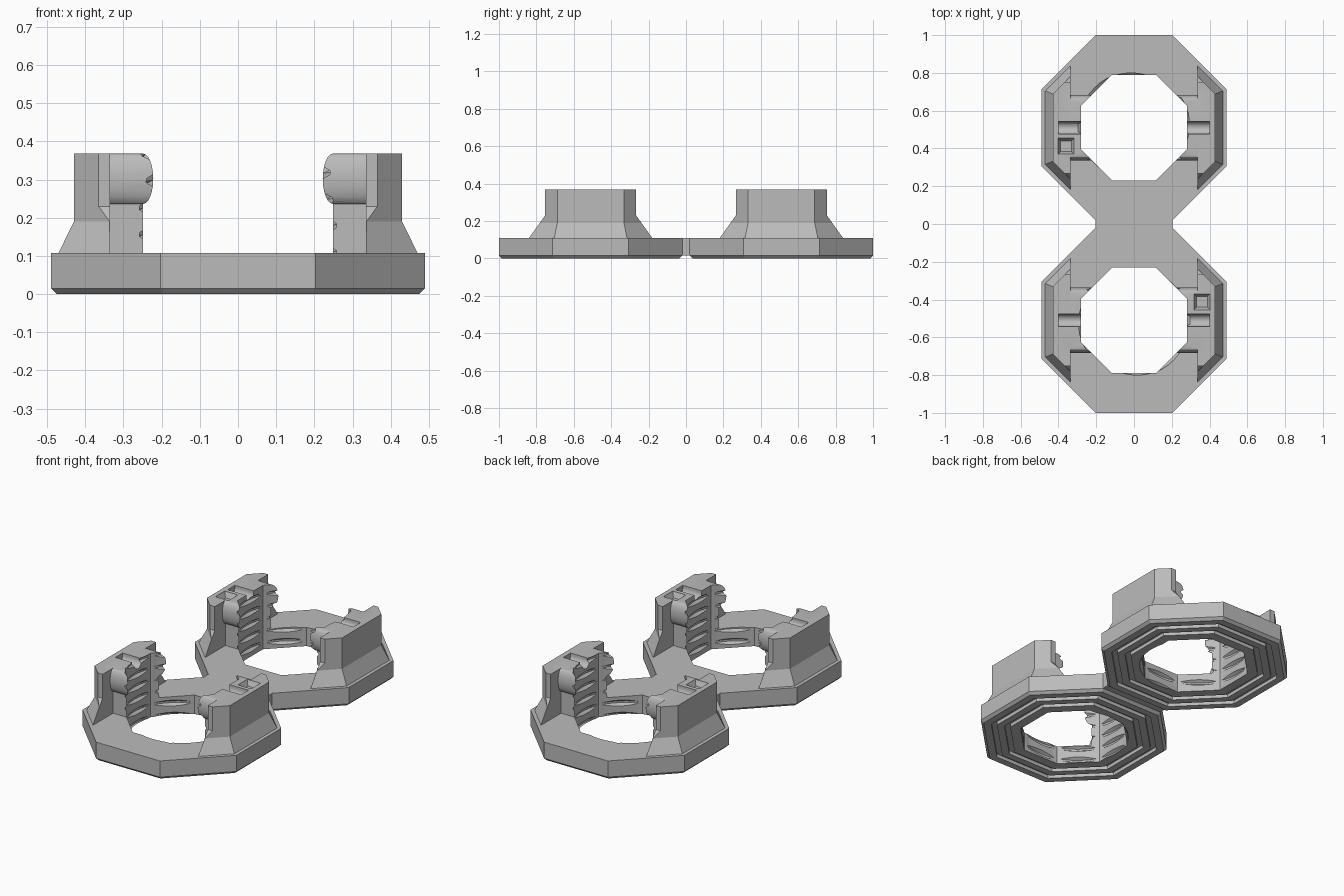
import bpy, bmesh, math
from mathutils import Vector

if "Cube" in bpy.data.objects:
    bpy.data.objects.remove(bpy.data.objects["Cube"])

BASE, TOP, HOLE, CENTRE = 0.108, 0.368, 0.28, 0.51

grey = bpy.data.materials.new("plain grey")
grey.use_nodes = True
grey.diffuse_color = (0.5, 0.5, 0.5, 1)
grey.node_tree.nodes["Principled BSDF"].inputs["Base Color"].default_value = (0.5, 0.5, 0.5, 1)


def loft(name, sections, closed=False):
    """Skin a list of equal-length point loops; cap the ends unless closed."""
    bm = bmesh.new()
    loops = [[bm.verts.new(p) for p in s] for s in sections]
    pairs = list(zip(loops, loops[1:] + loops[:1])) if closed else list(zip(loops, loops[1:]))
    for a, b in pairs:
        for i in range(len(a)):
            j = (i + 1) % len(a)
            bm.faces.new((a[i], a[j], b[j], b[i]))
    if not closed:
        bm.faces.new(loops[0])
        bm.faces.new(loops[-1])
    bmesh.ops.recalc_face_normals(bm, faces=bm.faces)
    mesh = bpy.data.meshes.new(name)
    bm.to_mesh(mesh)
    bm.free()
    mesh.materials.append(grey)
    obj = bpy.data.objects.new(name, mesh)
    bpy.context.collection.objects.link(obj)
    return obj


def octagon(apothem, z):
    r = apothem / math.cos(math.pi / 8)
    return [(r * math.cos((k + 0.5) * math.pi / 4), r * math.sin((k + 0.5) * math.pi / 4), z)
            for k in range(8)]


def octagons(name, *levels):
    return loft(name, [octagon(a, z) for a, z in levels])


def along_x(name, profile, x0, x1):
    return loft(name, [[(x, y, z) for y, z in profile] for x in (x0, x1)])


def symmetric(half):
    return half + [(-y, z) for y, z in reversed(half)]


def combine(target, tool, operation):
    mod = target.modifiers.new("combine", "BOOLEAN")
    mod.operation, mod.object, mod.solver = operation, tool, "EXACT"
    bpy.context.view_layer.update()
    result = bpy.data.meshes.new_from_object(
        target.evaluated_get(bpy.context.evaluated_depsgraph_get()))
    target.modifiers.clear()
    target.data = result
    bpy.data.objects.remove(tool)


# Octagonal base ring with a chamfered underside
ring = octagons("back_holder", (0.475, 0), (0.49, 0.015), (0.49, BASE))

# Two facing towers: flared outer shell plus a core with a rounded clip rib
flank = symmetric([(0.33, 0.05), (0.33, BASE), (0.243, 0.23), (0.243, 0.5)])
rib = [(0.147 + 0.027 * math.sin(t * math.pi / 12), 0.302 - 0.066 * math.cos(t * math.pi / 12))
       for t in range(13)]
core_profile = symmetric([(0.147, 0.05)] + rib)
for side in (-1, 1):
    tower = octagons("tower", (0.47, 0.05), (0.47, BASE), (0.43, 0.19), (0.43, TOP))
    combine(tower, along_x("flank", flank, side * 0.335, side * 0.6), "INTERSECT")
    combine(tower, along_x("core", core_profile, side * 0.2, side * 0.4), "UNION")
    combine(ring, tower, "UNION")

# Through hole
combine(ring, octagons("hole", (HOLE, -0.1), (HOLE, 0.5)), "DIFFERENCE")

# Screw thread cut into the flat inner faces
PITCH, STEPS = 0.07, 48
thread = []
for i in range(STEPS * 8):
    a = i / STEPS * math.tau
    z = -0.06 + PITCH * i / STEPS
    thread.append([(r * math.cos(a), r * math.sin(a), z + h) for r, h in
                   ((0.262, -0.03), (0.297, -0.005), (0.297, 0.005), (0.262, 0.03))])
combine(ring, loft("thread", thread), "DIFFERENCE")

# Two octagonal channels in the underside
for outer, inner in ((0.435, 0.405), (0.365, 0.335)):
    channel = loft("channel", [octagon(outer, -0.05), octagon(outer, 0.02),
                               octagon(inner, 0.02), octagon(inner, -0.05)], closed=True)
    combine(ring, channel, "DIFFERENCE")

# Round-bottomed slot in the top of each tower
slot = [(0.033 * math.cos(t * math.pi / 10), TOP - 0.012 - 0.033 * math.sin(t * math.pi / 10))
        for t in range(11)]
slot = [(0.033, 0.5)] + slot + [(-0.033, 0.5)]
for side in (-1, 1):
    combine(ring, along_x("slot", slot, side * 0.2, side * 0.4), "DIFFERENCE")


# Tapered square socket on one tower
def square(half, z):
    return [(-0.36 + sx * half, -0.098 + sy * half, z)
            for sx, sy in ((-1, -1), (1, -1), (1, 1), (-1, 1))]


combine(ring, loft("socket", [square(0.042, 0.4), square(0.042, TOP - 0.002),
                              square(0.028, TOP - 0.03)]), "DIFFERENCE")

# Second holder turned half round, and the bridge between them
front = bpy.data.objects.new("front_holder", ring.data.copy())
bpy.context.collection.objects.link(front)
ring.location.y, front.location.y = CENTRE, -CENTRE
front.rotation_euler.z = math.pi
gap = CENTRE - 0.49
bridge = along_x("bridge", [(-gap, 0.015), (gap, 0.015), (gap, BASE), (-gap, BASE)], -0.203, 0.203)

# Smooth the rounded ribs and threads, keep the corners crisp
bpy.ops.object.select_all(action="DESELECT")
for obj in (ring, front, bridge):
    obj.select_set(True)
bpy.context.view_layer.objects.active = ring
bpy.ops.object.shade_smooth_by_angle(angle=math.radians(25))
